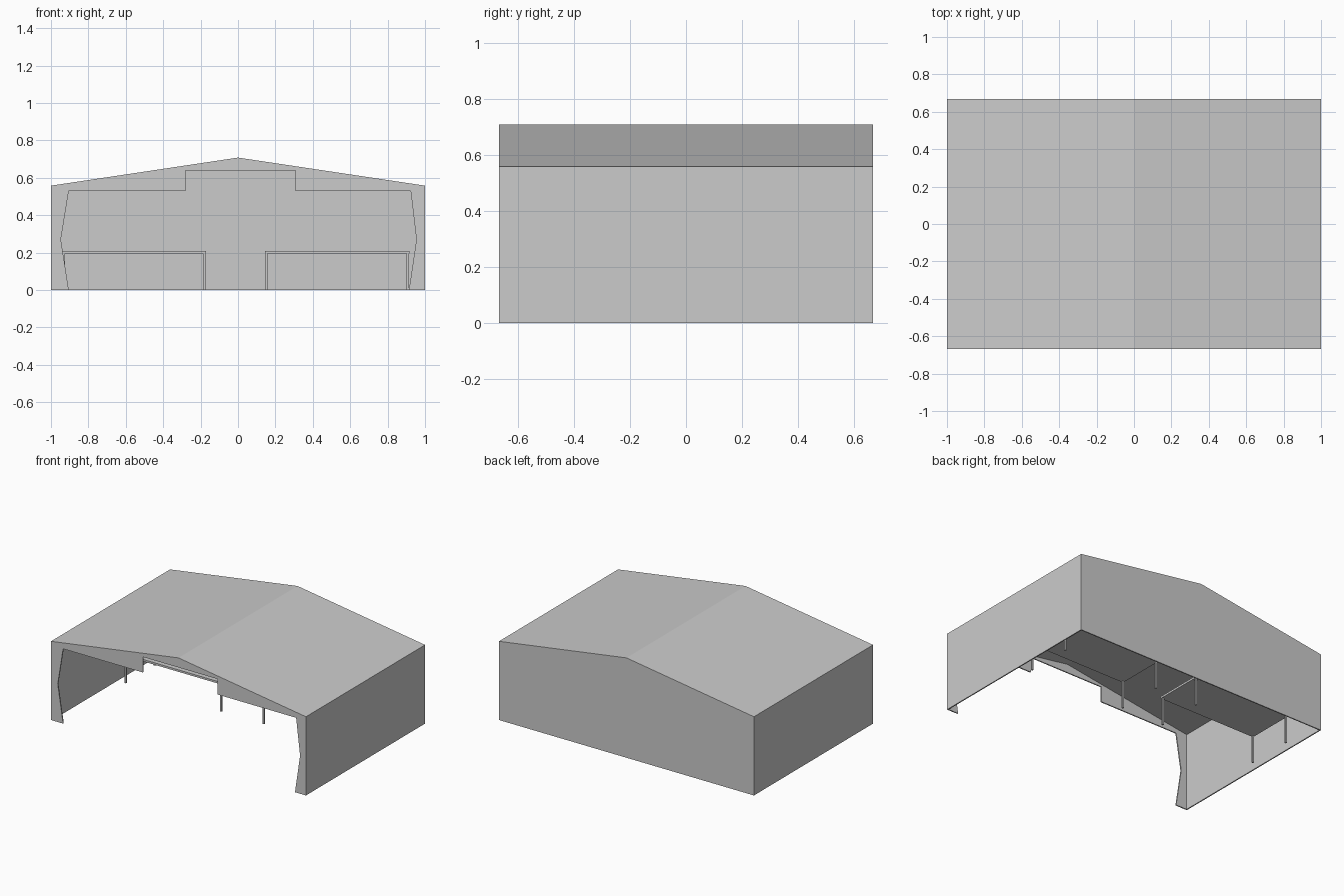
import bpy, bmesh

if "Cube" in bpy.data.objects:
    bpy.data.objects.remove(bpy.data.objects["Cube"])

W, D = 1.0, 0.667          # half width, half depth
EAVE, RIDGE = 0.558, 0.708
T = 0.008                  # panel thickness


def prism(name, profile, y0, y1):
    """Extrude an x-z profile from y0 to y1."""
    bm = bmesh.new()
    face = bm.faces.new([bm.verts.new((x, y0, z)) for x, z in profile])
    ext = bmesh.ops.extrude_face_region(bm, geom=[face])
    verts = [v for v in ext["geom"] if isinstance(v, bmesh.types.BMVert)]
    bmesh.ops.translate(bm, verts=verts, vec=(0, y1 - y0, 0))
    bmesh.ops.recalc_face_normals(bm, faces=bm.faces)
    mesh = bpy.data.meshes.new(name)
    bm.to_mesh(mesh)
    bm.free()
    ob = bpy.data.objects.new(name, mesh)
    bpy.context.collection.objects.link(ob)
    return ob


def box(name, x0, x1, y0, y1, z0, z1):
    return prism(name, [(x0, z0), (x1, z0), (x1, z1), (x0, z1)], y0, y1)


# Back wall: full gable
prism("back_wall", [(-W, 0), (W, 0), (W, EAVE), (0, RIDGE), (-W, EAVE)], D - T, D)

# Front wall: gable frame around the stepped opening
opening = [(-0.905, 0), (-0.947, 0.27), (-0.905, 0.53), (-0.28, 0.53), (-0.28, 0.64),
           (0.307, 0.64), (0.307, 0.53), (0.923, 0.53), (0.954, 0.27), (0.914, 0)]
gable = [(W, 0), (W, EAVE), (0, RIDGE), (-W, EAVE), (-W, 0)]
prism("front_wall", opening + gable, -D, -D + T)

# Side walls and pitched roof between the gables
for side, s in (("left", -1), ("right", 1)):
    prism(side + "_wall", [(s * W, 0), (s * W, EAVE), (s * (W - T), EAVE - T), (s * (W - T), 0)],
          -D + T, D - T)
prism("roof", [(-W, EAVE), (0, RIDGE), (W, EAVE), (W - T, EAVE - T), (0, RIDGE - T), (-W + T, EAVE - T)],
      -D + T, D - T)

# Two long tables with four legs each
L = 0.012
for side, x0, x1 in (("left", -0.94, -0.171), ("right", 0.144, 0.917)):
    y0, y1 = 0.062, 0.408
    box(side + "_table_top", x0, x1, y0, y1, 0.194, 0.208)
    for i, lx in enumerate((x0 + 0.003, x1 - L - 0.003)):
        for j, ly in enumerate((y0 + 0.003, y1 - L - 0.003)):
            box(f"{side}_table_leg_{i}{j}", lx, lx + L, ly, ly + L, 0, 0.194)
